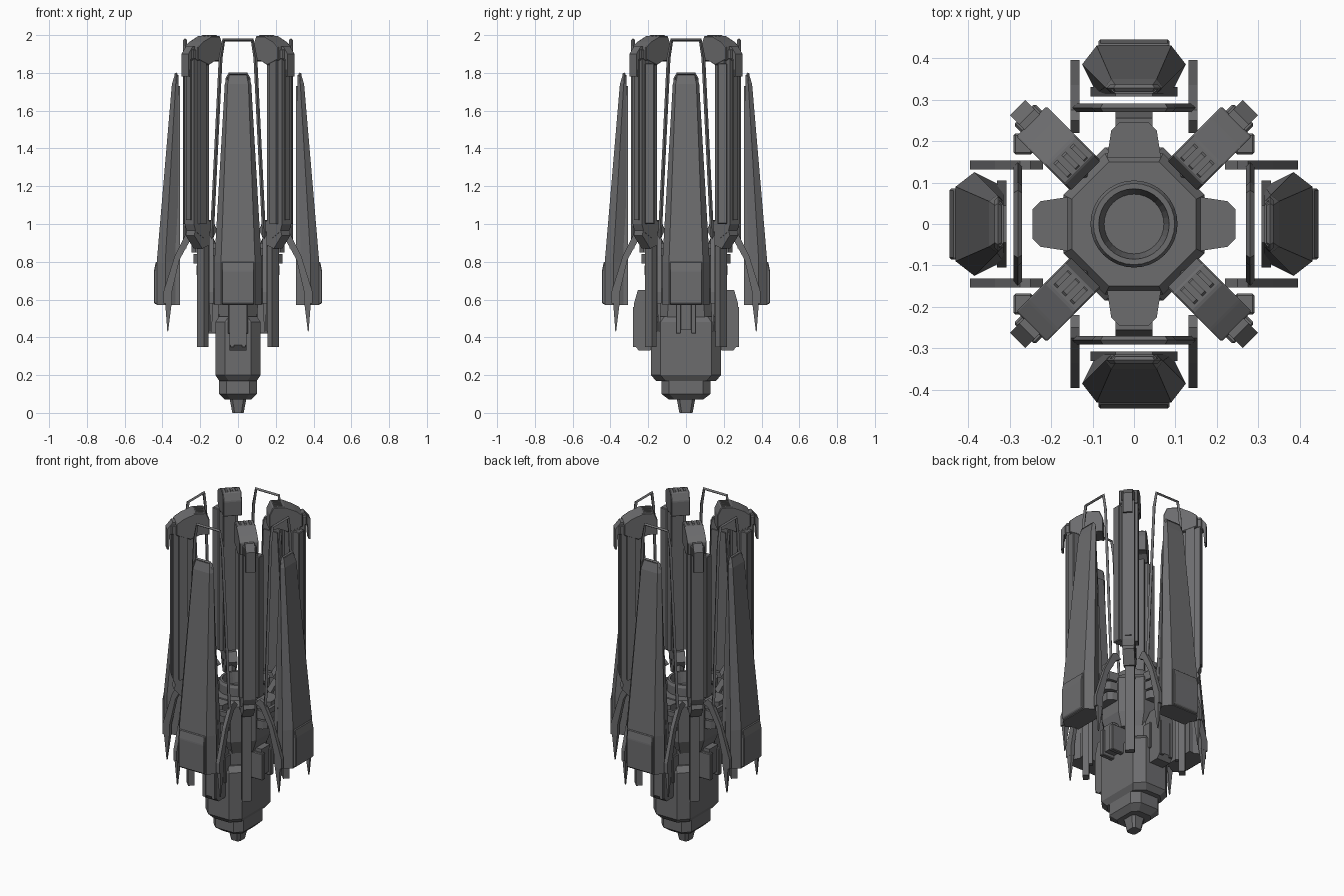
import bpy, bmesh, math
from mathutils import Vector

cube = bpy.data.objects.get("Cube")
if cube:
    bpy.data.objects.remove(cube, do_unlink=True)

grey = bpy.data.materials.new("dark_grey_metal")
grey.use_nodes = True
colour = (0.15, 0.15, 0.155, 1)
grey.diffuse_color = colour
grey.node_tree.nodes["Principled BSDF"].inputs["Base Color"].default_value = colour

AXES = [0, 90, 180, 270]
DIAGONALS = [45, 135, 225, 315]


# Helpers: parts are made pointing along +x, then repeated around z
def place(name, mesh, angles):
    mesh.materials.clear()
    mesh.materials.append(grey)
    for i, a in enumerate(angles):
        label = name if len(angles) == 1 else f"{name}_{i + 1}"
        ob = bpy.data.objects.new(label, mesh)
        ob.rotation_euler.z = math.radians(a)
        bpy.context.collection.objects.link(ob)


def loft(name, rings, angles=(0,), bevel=0):
    bm = bmesh.new()
    loops = [[bm.verts.new(p) for p in ring] for ring in rings]
    n = len(loops[0])
    for lo, hi in zip(loops, loops[1:]):
        for i in range(n):
            j = (i + 1) % n
            bm.faces.new((lo[i], lo[j], hi[j], hi[i]))
    bm.faces.new(loops[0])
    bm.faces.new(loops[-1])
    if bevel:
        bmesh.ops.bevel(bm, geom=bm.edges[:], offset=bevel, segments=1, affect='EDGES')
    bmesh.ops.recalc_face_normals(bm, faces=bm.faces)
    mesh = bpy.data.meshes.new(name)
    bm.to_mesh(mesh)
    bm.free()
    place(name, mesh, angles)


def slab(name, profile, t0, t1, angles, bevel=0):
    """Extrude a radius/height profile sideways from t0 to t1."""
    loft(name, [[(r, t, z) for r, z in profile] for t in (t0, t1)], angles, bevel)


def box(name, r0, r1, t0, t1, z0, z1, angles=(0,), bevel=0):
    slab(name, [(r0, z0), (r1, z0), (r1, z1), (r0, z1)], t0, t1, angles, bevel)


def octagon(x, y, cut, z):
    quarter = [(x, y - cut), (x - cut, y)]
    pts = quarter + [(-a, b) for a, b in reversed(quarter)]
    pts += [(-a, -b) for a, b in pts]
    return [(a, b, z) for a, b in pts]


def bar(name, path, radius, angles):
    cu = bpy.data.curves.new(name, 'CURVE')
    cu.dimensions = '3D'
    cu.bevel_depth = radius
    cu.bevel_resolution = 0
    cu.use_fill_caps = True
    sp = cu.splines.new('POLY')
    sp.points.add(len(path) - 1)
    for p, co in zip(sp.points, path):
        p.co = (*co, 1)
    tmp = bpy.data.objects.new(name + "_path", cu)
    bpy.context.collection.objects.link(tmp)
    deps = bpy.context.evaluated_depsgraph_get()
    mesh = bpy.data.meshes.new_from_object(tmp.evaluated_get(deps))
    bpy.data.objects.remove(tmp, do_unlink=True)
    for poly in mesh.polygons:
        poly.use_smooth = False
    place(name, mesh, angles)


# Central core
loft("nose_tip", [octagon(.03, .035, .012, 0), octagon(.045, .05, .015, .08)])
loft("nose", [octagon(.07, .09, .03, .07), octagon(.1, .13, .04, .1), octagon(.1, .13, .04, .18)])
loft("lower_hull", [octagon(.1, .16, .05, .17), octagon(.12, .185, .05, .2),
                    octagon(.12, .185, .05, .48), octagon(.1, .165, .05, .51)])
loft("neck", [octagon(.1, .16, .06, .5), octagon(.11, .15, .06, .62)])
loft("upper_hull", [octagon(.14, .14, .08, .58), octagon(.17, .17, .1, .66),
                    octagon(.17, .17, .1, .87), octagon(.15, .15, .09, .9)])

# Round socket on the deck
bm = bmesh.new()
rows = []
for r, z in [(.105, .89), (.105, .95), (.098, .965), (.085, .965), (.07, .89)]:
    rows.append([bm.verts.new((r * math.cos(i * math.tau / 32), r * math.sin(i * math.tau / 32), z))
                 for i in range(32)])
for k in range(len(rows)):
    lo, hi = rows[k], rows[(k + 1) % len(rows)]
    for i in range(32):
        j = (i + 1) % 32
        bm.faces.new((lo[i], lo[j], hi[j], hi[i]))
bmesh.ops.recalc_face_normals(bm, faces=bm.faces)
socket = bpy.data.meshes.new("socket_ring")
bm.to_mesh(socket)
bm.free()
place("socket_ring", socket, [0])

# Pods, clamps and front/back fins on the core
for z, depth in ((.73, .22), (.79, .235), (.85, .245)):
    loft("hull_pod", [[(.16, -.065, h), (depth - .02, -.055, h), (depth, -.035, h),
                       (depth, .035, h), (depth - .02, .055, h), (.16, .065, h)]
                      for h in (z, z + .05)], AXES)
for t in (-.04, .04):
    box("clamp_jaw", .1, .2, t - .014, t + .014, .42, .58, AXES, .004)
box("clamp_back", .1, .185, -.04, .04, .44, .6, AXES)
slab("keel_fin", [(.15, .36), (.19, .33), (.25, .33), (.275, .36), (.275, .58),
                  (.255, .65), (.19, .65), (.15, .6)], -.045, .045, [90, 270])
for t in (-.03, .03):
    box("keel_rib", .26, .28, t - .01, t + .01, .35, .56, [90, 270])

# Diagonal columns
slab("column_body", [(.25, .97), (.28, .92), (.35, .96), (.365, 1.0), (.365, 1.9),
                     (.33, 1.94), (.25, 1.94)], -.034, .034, DIAGONALS)
for t in (-.042, .042):
    box("column_rail", .285, .335, t - .009, t + .009, 1.0, 1.88, DIAGONALS)
box("column_spine", .36, .372, -.018, .018, 1.02, 1.88, DIAGONALS)
slab("column_head", [(.165, 1.86), (.165, 1.95), (.185, 1.995), (.25, 1.995),
                     (.31, 1.965), (.35, 1.94), (.35, 1.87), (.27, 1.84), (.22, 1.87)],
     -.052, .052, DIAGONALS, .004)
for t in (-.028, 0, .028):
    slab("head_rib", [(.18, 1.98), (.195, 2.0), (.235, 2.0), (.255, 1.98)],
         t - .006, t + .006, DIAGONALS)
slab("head_hook", [(.34, 1.86), (.34, 1.94), (.365, 1.94), (.397, 1.9), (.397, 1.78),
                   (.386, 1.78), (.38, 1.87)], -.026, .026, DIAGONALS)
box("hook_cap", .345, .375, -.036, .036, 1.87, 1.925, DIAGONALS, .005)
slab("column_foot", [(.19, .97), (.24, .89), (.3, .87), (.36, .94), (.34, 1.0), (.22, 1.02)],
     -.032, .032, DIAGONALS)
bar("foot_brace", [(.16, 0, .84), (.21, 0, .93), (.27, 0, .95)], .022, DIAGONALS)
box("column_leg", .245, .28, -.026, .026, .35, .92, DIAGONALS)
box("leg_spine", .225, .25, -.012, .012, .43, .88, DIAGONALS)
for s in (-1, 1):
    box("column_side_box", .245, .29, s * .193 - .025, s * .193 + .025, 1.0, 1.85, [0, 180], .004)


# Outer armour panels
def panel_ring(z, r_in, r_mid, r_out, w_in, w_mid, w_out):
    half = [(r_in, w_in), (r_mid, w_mid), (r_out, w_out)]
    return [(r, t, z) for r, t in half] + [(r, -t, z) for r, t in reversed(half)]


loft("armour_panel", [panel_ring(.57, .315, .385, .43, .09, .125, .09),
                      panel_ring(.8, .315, .385, .43, .09, .125, .09),
                      panel_ring(1.74, .315, .33, .35, .055, .07, .055),
                      panel_ring(1.79, .315, .322, .335, .045, .055, .045)], AXES)
slab("armour_lower_plate", [(.42, .57), (.445, .58), (.445, .75), (.435, .8), (.41, .8)],
     -.085, .085, AXES, .004)
loft("armour_inner_rail", [[(.308, -w, z), (.33, -w, z), (.33, w, z), (.308, w, z)]
                           for z, w in ((.57, .105), (.72, .105), (1.73, .045))], AXES)
bar("panel_handle", [(.325, -.058, 1.68), (.328, -.058, 1.77), (.328, -.045, 1.795),
                     (.328, .045, 1.795), (.328, .058, 1.77), (.325, .058, 1.68)], .008, AXES)

# Guard frames, struts and spikes beside each panel
frame = [(.28, .14, .9), (.28, .092, 1.88), (.28, .075, 1.975)]
bar("guard_frame", frame + [(r, -t, z) for r, t, z in reversed(frame)], .01, AXES)
box("cross_bar", .272, .29, -.15, .15, .87, .9, AXES)
for t in (-.142, .142):
    slab("panel_strut", [(.22, .93), (.25, .96), (.275, .95), (.335, .83), (.395, .64),
                         (.395, .58), (.35, .58), (.35, .64), (.31, .81), (.255, .91)],
         t - .011, t + .011, AXES)
    loft("spike", [[(r - w, t - v, z), (r + w, t - v, z), (r + w, t + v, z), (r - w, t + v, z)]
                   for r, w, v, z in ((.372, .002, .003, .43), (.368, .018, .011, .59))], AXES)
